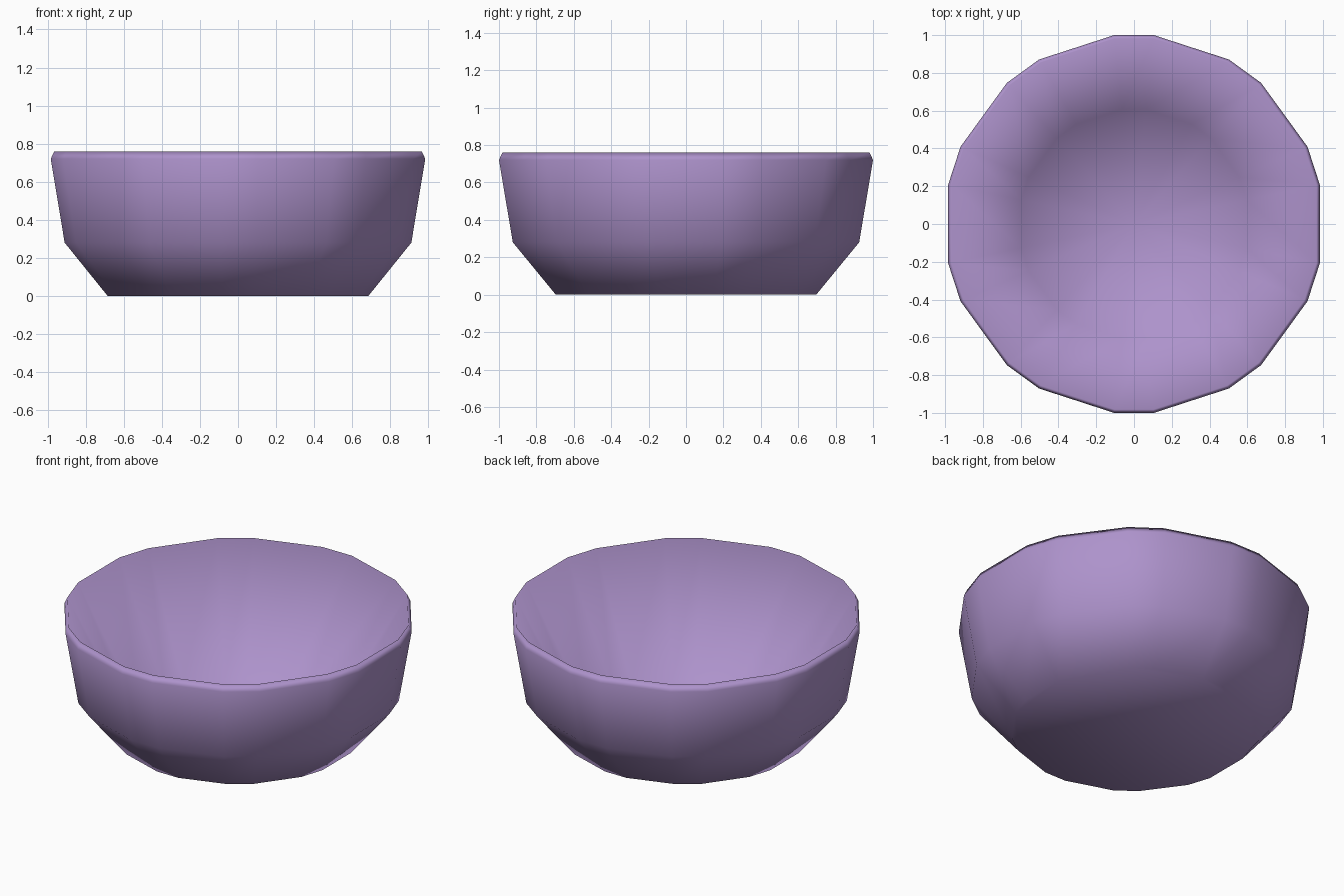
import bpy, bmesh, math

if "Cube" in bpy.data.objects:
    bpy.data.objects.remove(bpy.data.objects["Cube"])

# single lilac colour
lilac = bpy.data.materials.new("lilac glaze")
lilac.diffuse_color = (0.42, 0.29, 0.60, 1.0)
lilac.use_nodes = True
lilac.node_tree.nodes["Principled BSDF"].inputs["Base Color"].default_value = lilac.diffuse_color

# ten-sided outline with clipped corners (20 points): corners at 18 + 36k degrees
ANGLES = []
for k in range(10):
    for d in (-6, 6):
        ANGLES.append(math.radians(18 + 36 * k + d))

# radius, height: base -> outer wall -> rim -> inner cone wall -> floor
PROFILE = [(0.70, 0.0), (0.931, 0.28), (1.0055, 0.72),
           (0.987, 0.76), (0.61, 0.05)]

bm = bmesh.new()
rings = [[bm.verts.new((r * math.cos(a), r * math.sin(a), z)) for a in ANGLES]
         for r, z in PROFILE]

# walls between neighbouring rings
n = len(ANGLES)
for low, high in zip(rings, rings[1:]):
    for i in range(n):
        j = (i + 1) % n
        bm.faces.new((low[i], low[j], high[j], high[i]))

# underside and inside floor
bm.faces.new(list(reversed(rings[0])))
floor_centre = bm.verts.new((0, 0, 0.04))
for i in range(n):
    bm.faces.new((rings[-1][i], rings[-1][(i + 1) % n], floor_centre))

bmesh.ops.recalc_face_normals(bm, faces=bm.faces)
for f in bm.faces:
    f.smooth = True

mesh = bpy.data.meshes.new("bowl")
bm.to_mesh(mesh)
bm.free()
mesh.materials.append(lilac)
bowl = bpy.data.objects.new("bowl", mesh)
bpy.context.collection.objects.link(bowl)
